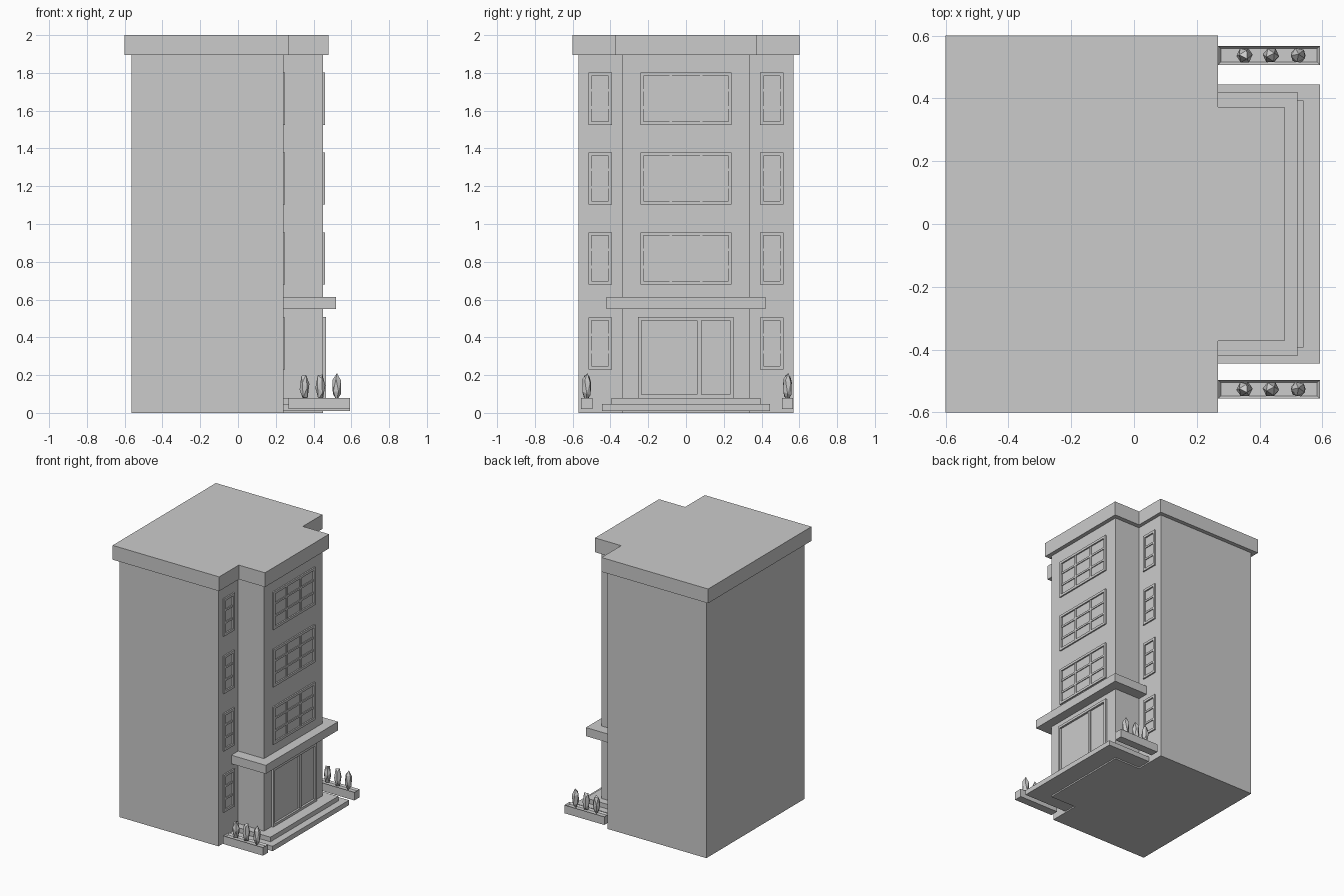
import bpy, bmesh, math
from mathutils import Matrix, Euler

if "Cube" in bpy.data.objects:
    bpy.data.objects.remove(bpy.data.objects["Cube"])


def finish(name, bm):
    bmesh.ops.recalc_face_normals(bm, faces=bm.faces)
    mesh = bpy.data.meshes.new(name)
    bm.to_mesh(mesh)
    bm.free()
    ob = bpy.data.objects.new(name, mesh)
    bpy.context.collection.objects.link(ob)
    return ob


def add_box(bm, x, y, z):
    size = [b - a for a, b in (x, y, z)]
    mid = [(a + b) / 2 for a, b in (x, y, z)]
    bmesh.ops.create_cube(bm, size=1, matrix=Matrix.Translation(mid) @ Matrix.Diagonal((*size, 1)))


def box(name, x, y, z):
    bm = bmesh.new()
    add_box(bm, x, y, z)
    return finish(name, bm)


def extrude_plan(name, half, z0, z1):
    """Extrude a plan mirrored across y = 0; half lists its +y points."""
    pts = half + [(x, -y) for x, y in reversed(half)]
    bm = bmesh.new()
    face = bm.faces.new([bm.verts.new((x, y, z0)) for x, y in pts])
    ext = bmesh.ops.extrude_face_region(bm, geom=[face])
    verts = [v for v in ext['geom'] if isinstance(v, bmesh.types.BMVert)]
    bmesh.ops.translate(bm, verts=verts, vec=(0, 0, z1 - z0))
    return finish(name, bm)


def frame(name, x, depth, y, z, rim, cols, rows, bar):
    """Raised frame on a wall; cols and rows list glazing bar positions 0..1."""
    bm = bmesh.new()
    (y0, y1), (z0, z1) = y, z
    outer, inner = (x - .005, x + depth), (x - .005, x + depth * .6)
    for a, b in ((y0, y0 + rim), (y1 - rim, y1)):
        add_box(bm, outer, (a, b), z)
    for a, b in ((z0, z0 + rim), (z1 - rim, z1)):
        add_box(bm, outer, (y0 + rim, y1 - rim), (a, b))
    for t in cols:
        c = y0 + (y1 - y0) * t
        add_box(bm, inner, (c - bar / 2, c + bar / 2), (z0 + rim, z1 - rim))
    for t in rows:
        c = z0 + (z1 - z0) * t
        add_box(bm, inner, (y0 + rim, y1 - rim), (c - bar / 2, c + bar / 2))
    return finish(name, bm)


# Building with front bay, and overhanging roof slab
extrude_plan("building", [(.45, .34), (.24, .34), (.24, .57), (-.565, .57)], 0, 1.9)
extrude_plan("roof", [(.48, .372), (.267, .372), (.267, .6), (-.6, .6)], 1.895, 2.0)

# Entrance canopy and steps
box("canopy", (.235, .52), (-.42, .42), (.55, .613))
box("lower_step", (.235, .592), (-.444, .444), (.01, .046))
box("upper_step", (.235, .54), (-.394, .394), (.046, .08))

# Windows
thirds = (1 / 3, 2 / 3)
for i, z in enumerate((.23, .68, 1.103, 1.525)):
    span = (z, z + .276)
    for side, c in (("left", -.455), ("right", .453)):
        frame(f"{side}_window_{i}", .24, .01, (c - .062, c + .062), span, .018, (), thirds, .014)
    if i:
        frame(f"bay_window_{i}", .45, .01, (-.242, .242), span, .018, thirds, thirds, .014)

# Door with a wide and a narrow panel
frame("door_frame", .45, .015, (-.253, .251), (.08, .508), .018, (.64,), (), .025)

# Planters with sunken soil and faceted shrubs
tilts = ((.5, .2, .3), (.25, .45, 1.1), (.1, .12, 2.0))
for side, y in (("left", -.526), ("right", .537)):
    px, py = (.268, .592), (y - .03, y + .03)
    bm = bmesh.new()
    add_box(bm, px, py, (.02, .08))
    top = max(bm.faces, key=lambda f: f.calc_center_median().z)
    bmesh.ops.inset_region(bm, faces=[top], thickness=.012)
    bmesh.ops.translate(bm, verts=top.verts[:], vec=(0, 0, -.012))
    finish(f"{side}_planter", bm)
    for i, x in enumerate((.352, .436, .523)):
        bm = bmesh.new()
        m = (Matrix.Translation((x, y, .138)) @ Matrix.Diagonal((1, 1, 2.8, 1))
             @ Euler(tilts[i]).to_matrix().to_4x4())
        bmesh.ops.create_icosphere(bm, subdivisions=1, radius=.0265, matrix=m)
        finish(f"{side}_shrub_{i}", bm)
